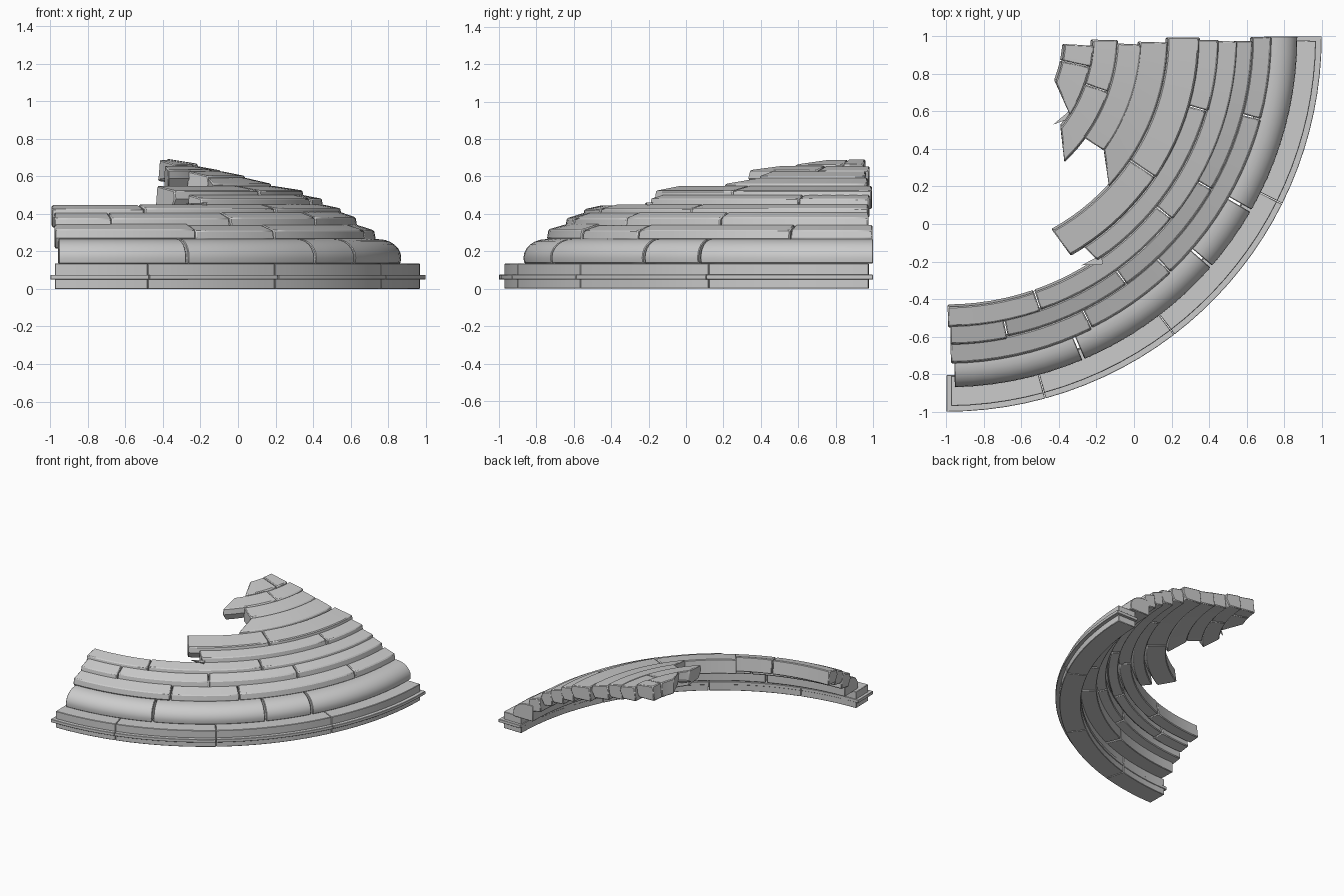
import bpy, bmesh, math, random
from mathutils import Vector

if "Cube" in bpy.data.objects:
    bpy.data.objects.remove(bpy.data.objects["Cube"])
random.seed(4)
CX, CY = -1.0, 1.0     # axis of the dome


def finish(bm, name, bevel=0.006):
    bmesh.ops.recalc_face_normals(bm, faces=bm.faces)
    me = bpy.data.meshes.new(name)
    bm.to_mesh(me)
    bm.free()
    ob = bpy.data.objects.new(name, me)
    bpy.context.collection.objects.link(ob)
    if bevel:
        m = ob.modifiers.new("worn_edges", 'BEVEL')
        m.width = bevel
        m.segments = 1
        m.limit_method = 'ANGLE'
        m.angle_limit = math.radians(40)
    bpy.context.view_layer.objects.active = ob
    ob.select_set(True)
    bpy.ops.object.shade_smooth_by_angle(angle=math.radians(30))
    ob.select_set(False)
    return ob


def arc_block(name, profile, a0, a1, bevel=0.006, a1_outer=None):
    """Sweep an (r, z) profile from a0 to a1 degrees; a1_outer skews a broken end."""
    a1_outer = a1 if a1_outer is None else a1_outer
    rmin = min(p[0] for p in profile)
    rmax = max(p[0] for p in profile)
    n = max(2, round(abs(a1_outer - a0) / 3))
    bm = bmesh.new()
    rings = []
    for i in range(n + 1):
        ring = []
        for r, z in profile:
            end = a1 + (a1_outer - a1) * (r - rmin) / (rmax - rmin)
            a = math.radians(a0 + (end - a0) * i / n)
            ring.append(bm.verts.new((CX + r * math.cos(a), CY + r * math.sin(a), z)))
        rings.append(ring)
    k = len(profile)
    for p, q in zip(rings, rings[1:]):
        for j in range(k):
            bm.faces.new((p[j], p[(j + 1) % k], q[(j + 1) % k], q[j]))
    bm.faces.new(rings[0])
    bm.faces.new(rings[-1])
    return finish(bm, name, bevel)


def row(name, profile, joints, gap=0.1, bevel=0.006):
    for i, (a, b) in enumerate(zip(joints, joints[1:])):
        arc_block(f"{name}_{i + 1}", profile, a - gap * (i > 0), b + gap, bevel)


# base plinth with projecting fillet
row("plinth_block", [(1.81, 0.0), (1.97, 0.0), (1.97, 0.135), (1.81, 0.135)],
    [-0.7, -26.5, -52.6, -74.7, -89.3], 0.05, 0.003)
row("plinth_fillet", [(1.805, 0.05), (2.0, 0.05), (2.0, 0.075), (1.805, 0.075)],
    [0, -26.5, -52.6, -74.7, -90], 0.05, 0.002)

# rounded moulding
roll = [(1.69, 0.135), (1.865, 0.135)]
roll += [(1.75 + 0.12 * math.cos(math.radians(t)), 0.165 + 0.1 * math.sin(math.radians(t)))
         for t in range(0, 91, 15)] + [(1.69, 0.265)]
row("roll_moulding", roll, [0, -29.8, -41, -67, -88.8], 0.2, 0.004)

# stepped dome courses: outer r, inner r, outer top z, inner top z, joints, skew of broken end
courses = [
    (1.74, 1.64, 0.315, 0.345, [-0.1, -14.8, -46.5, -63.5, -89.3], 0),
    (1.64, 1.55, 0.380, 0.410, [-0.9, -30, -54, -78.5, -89.3], 0),
    (1.55, 1.45, 0.428, 0.450, [-1.0, -39, -71, -89.8], 0),
    (1.45, 1.35, 0.480, 0.500, [-0.8, -16, -57], 1),
    (1.35, 1.19, 0.525, 0.550, [-0.3, -34, -61.5], 1),
    (1.19, 1.04, 0.562, 0.595, [-1.6, -35], -8),
    (1.04, 0.92, 0.600, 0.625, [-2.4, -36.5], 0.5),
    (0.92, 0.79, 0.632, 0.655, [-1.3, -19, -38], -9),
    (0.79, 0.64, 0.665, 0.690, [-3.7, -12, -22], -11),
]
for c, (ro, ri, zo, zi, joints, skew) in enumerate(courses):
    for i, (a, b) in enumerate(zip(joints, joints[1:])):
        dz, dr = random.uniform(-0.005, 0.003), random.uniform(-0.008, 0.006)
        prof = [(ro - 0.03 + dr, zo - 0.10), (ro + dr, zo - 0.045 + dz),
                (ro - 0.008 + dr, zo + dz), (ri - 0.008, zi + dz), (ri - 0.022, zi - 0.115)]
        last = i == len(joints) - 2
        arc_block(f"dome_course_{c + 1}_block_{i + 1}", prof, a - 0.1 * (i > 0), b + 0.1,
                  a1_outer=b + 0.1 + (skew if last else 0))

# loose broken splinters
for i, (p, q) in enumerate([((-0.43, 0.53, 0.585), (-0.31, 0.60, 0.60)),
                            ((-0.28, -0.22, 0.455), (-0.17, -0.19, 0.46))]):
    p, q = Vector(p), Vector(q)
    side = (q - p).cross(Vector((0, 0, 1))).normalized() * 0.025
    bm = bmesh.new()
    for v in (p, q + side, q - side, q + Vector((0, 0, -0.04))):
        bm.verts.new(v)
    bmesh.ops.convex_hull(bm, input=bm.verts)
    finish(bm, f"splinter_{i + 1}", 0)
